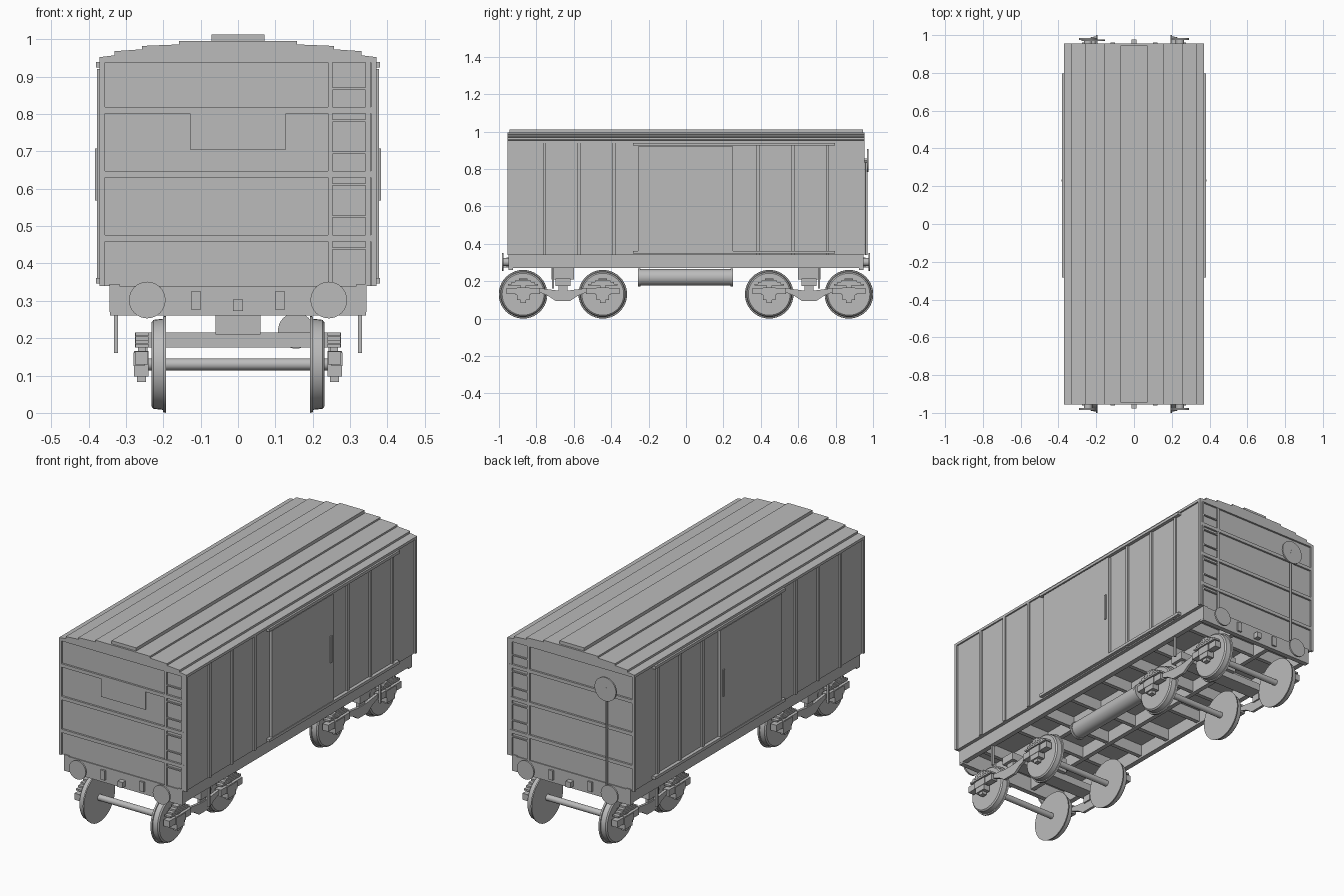
import bpy, bmesh
from math import pi
from mathutils import Matrix, Vector

if "Cube" in bpy.data.objects:
    bpy.data.objects.remove(bpy.data.objects["Cube"])

grey = bpy.data.materials.new("plain grey")
grey.use_nodes = True
grey.diffuse_color = (0.5, 0.5, 0.5, 1)
grey.node_tree.nodes["Principled BSDF"].inputs["Base Color"].default_value = (0.5, 0.5, 0.5, 1)
SIDES = (-1, 1)


def finish(name, bm, smooth=False):
    bmesh.ops.recalc_face_normals(bm, faces=bm.faces)
    mesh = bpy.data.meshes.new(name)
    bm.to_mesh(mesh)
    bm.free()
    mesh.materials.append(grey)
    ob = bpy.data.objects.new(name, mesh)
    bpy.context.collection.objects.link(ob)
    if smooth:
        bpy.ops.object.select_all(action="DESELECT")
        ob.select_set(True)
        bpy.context.view_layer.objects.active = ob
        bpy.ops.object.shade_smooth_by_angle(angle=pi / 6)
    return ob


def box(bm, centre, size):
    m = Matrix.Translation(centre) @ Matrix.Diagonal((*size, 1))
    bmesh.ops.create_cube(bm, size=1, matrix=m)


def rod(bm, centre, r, length, axis, r2=None, segs=32):
    rot = Vector((0, 0, 1)).rotation_difference(Vector(axis)).to_matrix().to_4x4()
    bmesh.ops.create_cone(bm, cap_ends=True, segments=segs, radius1=r,
                          radius2=r if r2 is None else r2, depth=length,
                          matrix=Matrix.Translation(centre) @ rot)


def boxes(name, items):
    bm = bmesh.new()
    for centre, size in items:
        box(bm, centre, size)
    return finish(name, bm)


def prism(bm, points, origin, direction):
    """Extrude a closed outline of 3D points along a direction."""
    face = bm.faces.new([bm.verts.new(Vector(p) + Vector(origin)) for p in points])
    geom = bmesh.ops.extrude_face_region(bm, geom=[face])["geom"]
    verts = [v for v in geom if isinstance(v, bmesh.types.BMVert)]
    bmesh.ops.translate(bm, vec=direction, verts=verts)


# Body shell
boxes("body", [((0, 0, 0.64), (0.724, 1.89, 0.6))])

# Stepped plank roof, with the running board on top
half = [(0.37, 0.938), (0.37, 0.952), (0.33, 0.957), (0.33, 0.968),
        (0.257, 0.973), (0.257, 0.982), (0.158, 0.986), (0.158, 0.995)]
outline = half + [(-x, z) for x, z in reversed(half)]
bm = bmesh.new()
prism(bm, [(x, -0.955, z) for x, z in outline], (0, 0, 0), (0, 1.91, 0))
finish("roof", bm)
boxes("running_board", [((0, 0, 1.003), (0.142, 1.89, 0.018))])

# Side ribs and corner posts
ribs = [s * y for s in SIDES for y in (0.385, 0.572, 0.756)]
boxes("side_ribs", [((s * 0.365, y, 0.64), (0.012, 0.016, 0.6)) for s in SIDES for y in ribs])
boxes("corner_posts", [((s * 0.363, t * 0.948, 0.64), (0.014, 0.014, 0.6))
                       for s in SIDES for t in SIDES])

# Sliding doors, their rails and handles
boxes("doors", [((s * 0.367, -0.003, 0.64), (0.02, 0.508, 0.56)) for s in SIDES])
boxes("door_rails", [((s * 0.37, 0.257, z), (0.02, 1.08, 0.015))
                     for s in SIDES for z in (0.932, 0.354)])
boxes("door_handles", [((s * 0.379, 0.23, 0.638), (0.008, 0.012, 0.14)) for s in SIDES])

# End walls: rails, ladder, and the front plate
boxes("end_rails", [((0, t * 0.948, z), (0.712, 0.014, 0.018))
                    for t in SIDES for z in (0.81, 0.639, 0.467)])
boxes("ladder_rails", [((x, t * 0.948, 0.64), (0.013, 0.012, 0.6))
                       for t in SIDES for x in (0.247, 0.348)])
boxes("ladder_rungs", [((0.297, t * 0.95, 0.44 + 0.0855 * i), (0.1, 0.008, 0.006))
                       for t in SIDES for i in range(6)])
boxes("end_plate", [((0, -0.947, 0.753), (0.258, 0.008, 0.096))])

# Hand brake on the back end
bm = bmesh.new()
rod(bm, (-0.215, 0.972, 0.845), 0.062, 0.008, (0, 1, 0))
rod(bm, (-0.215, 0.962, 0.845), 0.012, 0.03, (0, 1, 0), segs=12)
rod(bm, (-0.215, 0.964, 0.595), 0.006, 0.51, (0, 0, 1), segs=12)
finish("hand_brake", bm, True)

# Underframe
boxes("solebars", [((s * 0.33, 0, 0.307), (0.027, 1.9, 0.075)) for s in SIDES])
boxes("headstocks", [((0, t * 0.937, 0.3), (0.686, 0.026, 0.08)) for t in SIDES])
boxes("centre_sills", [((s * 0.113, 0, 0.31), (0.024, 1.87, 0.07)) for s in SIDES])
boxes("cross_beams", [((0, s * y, 0.31), (0.64, 0.022, 0.06))
                      for s in SIDES for y in (0.12, 0.33, 0.53, 0.8)])
boxes("step_hangers", [((s * 0.327, t * 0.71, 0.25), (0.011, 0.011, 0.18))
                       for s in SIDES for t in SIDES])
boxes("end_brackets", [((s * 0.113, t * 0.954, 0.301), (0.024, 0.012, 0.05))
                       for s in SIDES for t in SIDES])

# Brake reservoir under the floor
bm = bmesh.new()
rod(bm, (0.155, -0.003, 0.22), 0.044, 0.5, (0, 1, 0))
for y in (-0.25, 0.245):
    rod(bm, (0.155, y, 0.22), 0.048, 0.012, (0, 1, 0))
finish("reservoir", bm, True)

# Buffers and couplers
bm = bmesh.new()
for t in SIDES:
    for s in SIDES:
        rod(bm, (s * 0.243, t * 0.979, 0.302), 0.049, 0.009, (0, 1, 0))
        rod(bm, (s * 0.243, t * 0.962, 0.302), 0.022, 0.03, (0, 1, 0), segs=16)
finish("buffers", bm, True)
boxes("couplers", [((0, t * 0.962, 0.288), (0.028, 0.03, 0.03)) for t in SIDES])

# Two bogies, each with two wheelsets
sag = [(0.13, 0.163), (0.03, 0.15), (-0.03, 0.15), (-0.13, 0.163),
       (-0.13, 0.142), (-0.08, 0.122), (-0.04, 0.095), (0.04, 0.095),
       (0.08, 0.122), (0.13, 0.142)]
for t, label in zip(SIDES, ("front", "rear")):
    mid = t * 0.658
    axles = (mid - 0.213, mid + 0.213)

    # Flanged wheels and axles
    bm = bmesh.new()
    for y in axles:
        rod(bm, (0, y, 0.13), 0.016, 0.48, (1, 0, 0), segs=16)
        for s in SIDES:
            rod(bm, (s * 0.197, y, 0.13), 0.13, 0.008, (s, 0, 0), 0.128, 40)
            rod(bm, (s * 0.213, y, 0.13), 0.122, 0.026, (s, 0, 0), 0.119, 40)
            rod(bm, (s * 0.229, y, 0.13), 0.119, 0.006, (s, 0, 0), 0.112, 40)
    finish(label + "_wheelsets", bm, True)

    # Sagging side frames
    bm = bmesh.new()
    for s in SIDES:
        prism(bm, [(0, y, z) for y, z in sag], (s * 0.257 - 0.007, mid, 0), (0.014, 0, 0))
    finish(label + "_side_frames", bm)

    # Axle boxes with keepers, covers and lugs
    parts = []
    for s in SIDES:
        for y in axles:
            parts += [((s * 0.258, y, 0.147), (0.034, 0.18, 0.034)),
                      ((s * 0.259, y, 0.132), (0.038, 0.066, 0.068)),
                      ((s * 0.265, y, 0.144), (0.03, 0.08, 0.036)),
                      ((s * 0.258, y, 0.09), (0.024, 0.03, 0.016))]
    boxes(label + "_axle_boxes", parts)

    # Leaf springs: shorter leaves towards the top
    parts = [((s * 0.257, y, 0.18 + 0.01 * i), (0.034, 0.16 - 0.038 * i, 0.009))
             for s in SIDES for y in axles for i in range(4)]
    parts += [((s * 0.257, y, 0.17), (0.02, 0.03, 0.02)) for s in SIDES for y in axles]
    boxes(label + "_leaf_springs", parts)

    # Bolster, pivot and posts joining the bolster to the side frames
    parts = [((0, mid, 0.195), (0.55, 0.08, 0.04)), ((0, mid, 0.25), (0.12, 0.12, 0.08))]
    parts += [((s * 0.25, mid, 0.16), (0.016, 0.05, 0.04)) for s in SIDES]
    boxes(label + "_bolster", parts)
